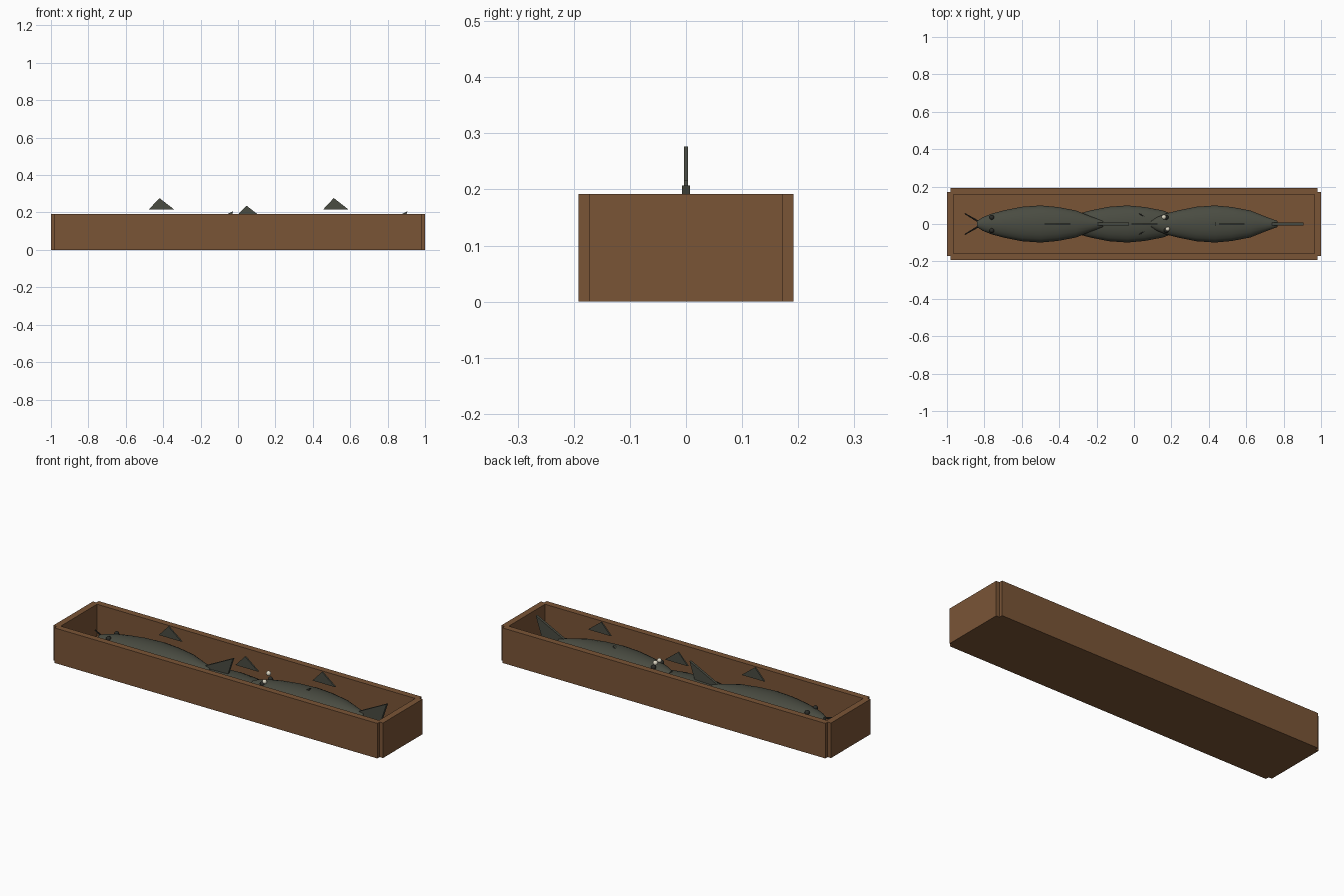
import bpy, bmesh, math
from mathutils import Vector

if "Cube" in bpy.data.objects:
    bpy.data.objects.remove(bpy.data.objects["Cube"])


def material(name, rgb):
    m = bpy.data.materials.new(name)
    m.diffuse_color = (*rgb, 1)
    m.use_nodes = True
    m.node_tree.nodes["Principled BSDF"].inputs["Base Color"].default_value = m.diffuse_color
    return m


WOOD = material("brown wood", (0.195, 0.090, 0.037))
SKIN = material("dark olive skin", (0.068, 0.072, 0.054))
EYE = material("dark eye", (0.025, 0.026, 0.022))
CREAM = material("cream", (0.72, 0.68, 0.55))


def add_object(name, bm, mat, smooth=False):
    bmesh.ops.recalc_face_normals(bm, faces=bm.faces)
    mesh = bpy.data.meshes.new(name)
    bm.to_mesh(mesh)
    bm.free()
    mesh.materials.append(mat)
    for p in mesh.polygons:
        p.use_smooth = smooth
    ob = bpy.data.objects.new(name, mesh)
    bpy.context.collection.objects.link(ob)
    return ob


def box(name, lo, hi, mat):
    bm = bmesh.new()
    bmesh.ops.create_cube(bm, size=1)
    for v in bm.verts:
        v.co = [(a + b) / 2 + c * (b - a) for a, b, c in zip(lo, hi, v.co)]
    add_object(name, bm, mat)


def plate(name, outline, half, origin, mat):
    """Upright fin: an x-z outline given thickness along y."""
    bm = bmesh.new()
    sides = [[bm.verts.new((origin[0] + x, s * half, origin[2] + z)) for x, z in outline]
             for s in (-1, 1)]
    for side in sides:
        bm.faces.new(side)
    n = len(outline)
    for i in range(n):
        j = (i + 1) % n
        bm.faces.new((sides[0][i], sides[0][j], sides[1][j], sides[1][i]))
    add_object(name, bm, mat)


def ball(name, centre, radius, mat):
    bm = bmesh.new()
    bmesh.ops.create_uvsphere(bm, u_segments=12, v_segments=8, radius=radius)
    bmesh.ops.translate(bm, verts=bm.verts, vec=centre)
    add_object(name, bm, mat, True)


def rod(name, a, b, radius, mat):
    a, b = Vector(a), Vector(b)
    bm = bmesh.new()
    bmesh.ops.create_cone(bm, cap_ends=True, segments=8, radius1=radius,
                          radius2=radius * 0.6, depth=(b - a).length)
    turn = (b - a).to_track_quat('Z', 'Y')
    for v in bm.verts:
        v.co = turn @ v.co + (a + b) / 2
    add_object(name, bm, mat)


# Body stations: x, half width, half height
BODY = [(-0.34, 0.016, 0.012), (-0.31, 0.036, 0.022), (-0.26, 0.056, 0.033),
        (-0.19, 0.074, 0.042), (-0.10, 0.092, 0.049), (0.0, 0.099, 0.052),
        (0.09, 0.091, 0.049), (0.19, 0.072, 0.041), (0.27, 0.040, 0.026),
        (0.335, 0.016, 0.013)]


def fish(cx, cz):
    o = (cx, 0, cz)
    # Lofted body
    bm = bmesh.new()
    rings = []
    for x, w, h in BODY:
        rings.append([bm.verts.new((cx + x, w * math.cos(t), cz + h * math.sin(t)))
                      for t in (i * math.tau / 20 for i in range(20))])
    for r, s in zip(rings, rings[1:]):
        for i in range(20):
            j = (i + 1) % 20
            bm.faces.new((r[i], r[j], s[j], s[i]))
    bm.faces.new(rings[0])
    bm.faces.new(rings[-1])
    body = add_object("fish_body", bm, SKIN, True)
    bpy.context.view_layer.objects.active = body
    body.select_set(True)
    bpy.ops.object.shade_smooth_by_angle(angle=math.radians(40))
    body.select_set(False)
    # Tail and back fins
    plate("tail_fin", [(0.27, 0), (0.474, 0.102), (0.44, 0), (0.474, -0.085 if cz > 0.08 else -0.055)],
          0.007, o, SKIN)
    plate("back_fin", [(0.022, 0.110), (0.16, 0.110), (0.08, 0.172)], 0.004, o, SKIN)
    # Eyes and whiskers
    for s in (-1, 1):
        ball("eye", (cx - 0.26, s * 0.035, cz + 0.027), 0.013, EYE)
        rod("whisker", (cx - 0.33, s * 0.012, cz), (cx - 0.405, s * 0.056, cz), 0.005, EYE)


# Tray
box("tray_floor", (-0.98, -0.172, 0), (0.98, 0.172, 0.02), WOOD)
for s in (-1, 1):
    ys = sorted((s * 0.157, s * 0.192))
    xs = sorted((s * 0.965, s * 1.0))
    box("long_wall", (-0.98, ys[0], 0), (0.98, ys[1], 0.192), WOOD)
    box("short_wall", (xs[0], -0.172, 0), (xs[1], 0.172, 0.192), WOOD)

# Row of fish, the middle one lying lower
for cx, cz in ((-0.5, 0.105), (-0.035, 0.065), (0.432, 0.105)):
    fish(cx, cz)

# Pale morsels beside the last head
ball("morsel", (0.16, 0.037, 0.160), 0.013, CREAM)
ball("morsel", (0.18, -0.027, 0.144), 0.012, CREAM)
